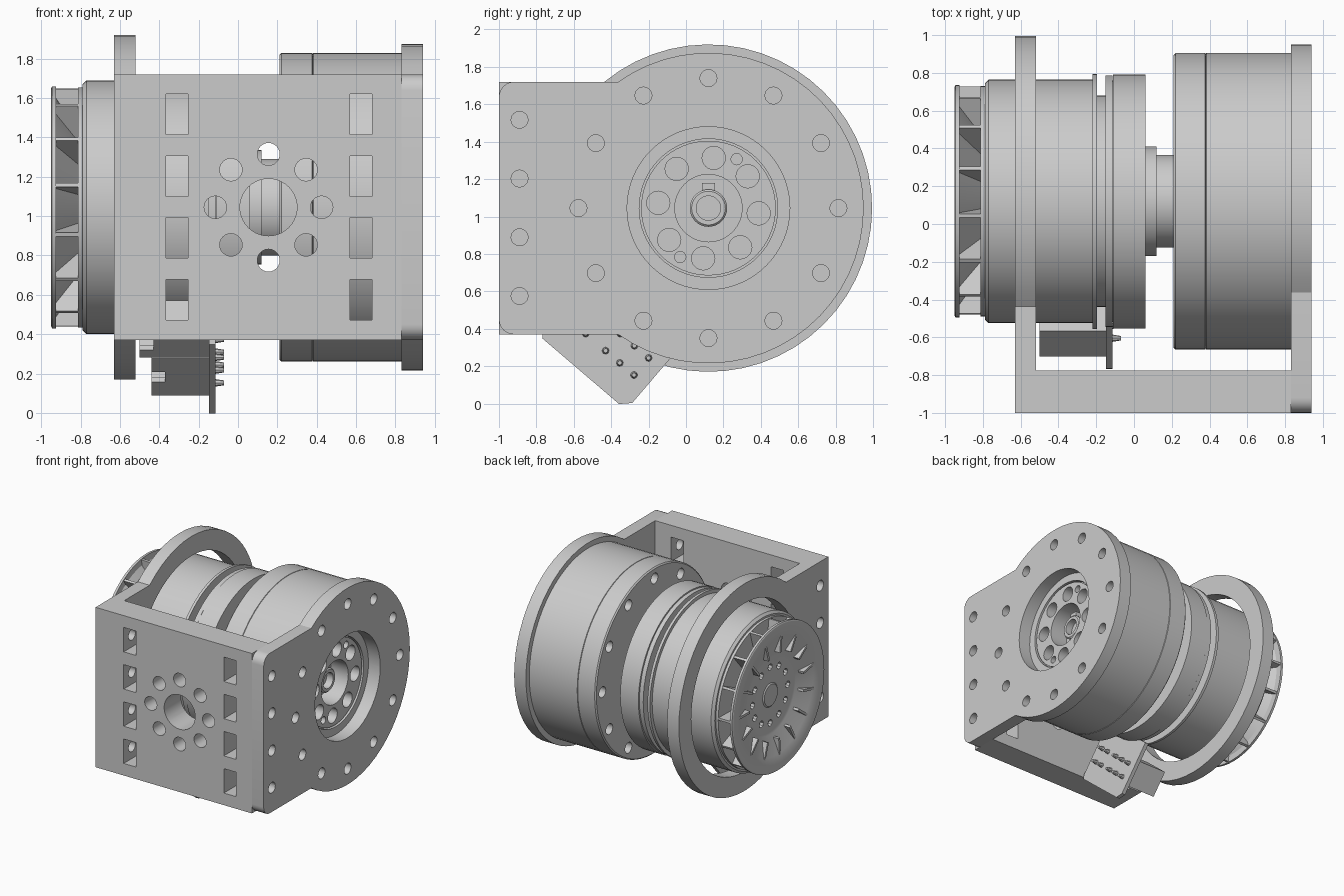
import bpy, bmesh, math
from mathutils import Matrix, Vector

if "Cube" in bpy.data.objects:
    bpy.data.objects.remove(bpy.data.objects["Cube"], do_unlink=True)

AY, AZ = 0.12, 1.045            # drive axis, running along x
BOTTOM, TOP = 0.37, 1.72        # bracket height range

grey = bpy.data.materials.new("plain grey")
grey.use_nodes = True
grey.diffuse_color = (0.6, 0.6, 0.6, 1)
grey.node_tree.nodes["Principled BSDF"].inputs["Base Color"].default_value = (0.6, 0.6, 0.6, 1)


def finish(bm, name):
    bmesh.ops.remove_doubles(bm, verts=bm.verts, dist=1e-5)
    bmesh.ops.recalc_face_normals(bm, faces=bm.faces)
    mesh = bpy.data.meshes.new(name)
    bm.to_mesh(mesh)
    bm.free()
    mesh.materials.append(grey)
    ob = bpy.data.objects.new(name, mesh)
    bpy.context.collection.objects.link(ob)
    return ob


def activate(ob):
    bpy.ops.object.select_all(action='DESELECT')
    ob.select_set(True)
    bpy.context.view_layer.objects.active = ob


def smooth(ob):
    activate(ob)
    bpy.ops.object.shade_smooth_by_angle(angle=math.radians(25))


def cut(ob, bm):
    """Subtract the solids in bm from ob."""
    cutter = finish(bm, "cutter")
    cutter.hide_render = True
    activate(ob)
    mod = ob.modifiers.new("cut", 'BOOLEAN')
    mod.operation, mod.solver, mod.object = 'DIFFERENCE', 'EXACT', cutter
    bpy.ops.object.modifier_apply(modifier=mod.name)
    bpy.data.objects.remove(cutter, do_unlink=True)


def rod(bm, axis, centre, radius, length, sides=24, tip=None):
    turn = Matrix.Rotation(math.pi / 2, 4, 'Y' if axis == 'x' else 'X')
    bmesh.ops.create_cone(bm, cap_ends=True, segments=sides, radius1=radius,
                          radius2=radius if tip is None else tip, depth=length,
                          matrix=Matrix.Translation(centre) @ turn)


def box(bm, low, high, matrix=Matrix()):
    low, high = Vector(low), Vector(high)
    size = Matrix.Diagonal((*(high - low), 1))
    bmesh.ops.create_cube(bm, size=1, matrix=matrix @ Matrix.Translation((low + high) / 2) @ size)


def ring_of_rods(bm, x, ring, radius, length, count, start=0, sides=24):
    for i in range(count):
        a = math.radians(start) + math.tau * i / count
        rod(bm, 'x', (x, AY + ring * math.cos(a), AZ + ring * math.sin(a)), radius, length, sides)


def lathe(name, profile, steps=64):
    """Turn a closed (x, radius) profile around the drive axis."""
    bm = bmesh.new()
    verts = [bm.verts.new((x, AY, AZ + r)) for x, r in profile]
    edges = [bm.edges.new((verts[i - 1], verts[i])) for i in range(len(verts))]
    bmesh.ops.spin(bm, geom=verts + edges, cent=(0, AY, AZ), axis=(1, 0, 0),
                   angle=math.tau, steps=steps, use_merge=True)
    bmesh.ops.remove_doubles(bm, verts=bm.verts, dist=1e-5)
    bmesh.ops.dissolve_degenerate(bm, edges=bm.edges, dist=1e-6)
    return finish(bm, name)


def extrude(name, outline, x0, x1):
    """Extrude a (y, z) outline along x."""
    bm = bmesh.new()
    face = bm.faces.new([bm.verts.new((x0, y, z)) for y, z in outline])
    new = bmesh.ops.extrude_face_region(bm, geom=[face])["geom"]
    bmesh.ops.translate(bm, vec=(x1 - x0, 0, 0),
                        verts=[v for v in new if isinstance(v, bmesh.types.BMVert)])
    return finish(bm, name)


def plate_outline(radius, fillet):
    half = (TOP - BOTTOM) / 2
    a = math.pi - math.asin(half / radius)
    pts = [(AY + radius * math.cos(t), AZ + radius * math.sin(t))
           for t in (-a + 2 * a * i / 40 for i in range(41))]
    if not fillet:
        return pts + [(-1, TOP), (-1, BOTTOM)]
    for z, start in ((TOP - fillet, 90), (BOTTOM + fillet, 180)):
        for i in range(7):
            t = math.radians(start + 15 * i)
            pts.append((-1 + fillet + fillet * math.cos(t), z + fillet * math.sin(t)))
    return pts


# Bracket: two round-ended side plates joined by a thick front plate
left_plate = extrude("right_side_ring_plate", plate_outline(0.875, 0), -0.63, -0.52)
right_plate = extrude("left_side_gear_plate", plate_outline(0.83, 0.08), 0.83, 0.94)
bm = bmesh.new()
box(bm, (-0.52, -1, BOTTOM), (0.83, -0.775, TOP))
front_plate = finish(bm, "front_plate")

slot_heights = [0.575 + 0.314 * i for i in range(4)]
bm = bmesh.new()
for z in slot_heights:
    for x in (-0.31, 0.625):
        box(bm, (x - 0.057, -1.1, z - 0.103), (x + 0.057, -0.7, z + 0.103))
rod(bm, 'y', (0.155, -0.9, AZ), 0.145, 0.5, 40)
for i in range(8):
    a = math.tau * i / 8
    rod(bm, 'y', (0.155 + 0.27 * math.cos(a), -0.9, AZ + 0.27 * math.sin(a)), 0.057, 0.5)
cut(front_plate, bm)

for plate in (left_plate, right_plate, front_plate):
    bm = bmesh.new()
    for z in slot_heights:
        for x in (-0.5, 0.81):
            rod(bm, 'x', (x, -0.89, z), 0.045, 0.33)
    cut(plate, bm)

for plate, x, radius in ((left_plate, -0.575, 0.71), (right_plate, 0.885, 0.435)):
    bm = bmesh.new()
    rod(bm, 'x', (x, AY, AZ), radius, 0.3, 64)
    if plate is right_plate:
        ring_of_rods(bm, x, 0.695, 0.045, 0.3, 12)
    cut(plate, bm)

# Gear drum with a stepped output hub
drum = lathe("gear_drum", [
    (0.21, 0), (0.21, 0.775), (0.22, 0.785), (0.377, 0.785), (0.38, 0.779), (0.383, 0.785),
    (0.83, 0.785), (0.83, 0.37), (0.79, 0.37), (0.79, 0.36), (0.82, 0.36),
    (0.82, 0.18), (0.66, 0.18), (0.66, 0)])
bm = bmesh.new()
ring_of_rods(bm, 0.21, 0.695, 0.045, 0.2, 12)
ring_of_rods(bm, 0.83, 0.695, 0.045, 0.2, 12)
ring_of_rods(bm, 0.82, 0.27, 0.062, 0.2, 8, 84)
ring_of_rods(bm, 0.82, 0.302, 0.03, 0.2, 2, 60)
cut(drum, bm)

# Shaft tube and key inside the hub
shaft = lathe("output_shaft", [(0.64, 0), (0.64, 0.1), (0.75, 0.1), (0.76, 0.09),
                               (0.76, 0.065), (0.70, 0.065), (0.70, 0)], 32)
bm = bmesh.new()
box(bm, (0.64, AY - 0.035, AZ + 0.08), (0.74, AY + 0.035, AZ + 0.135))
finish(bm, "shaft_key")

# Motor: body, grooved collar, disc and neck in one turned profile
motor = lathe("motor_body", [
    (-0.79, 0), (-0.79, 0.625), (-0.77, 0.645), (-0.22, 0.645), (-0.22, 0.675), (-0.197, 0.675),
    (-0.197, 0.56), (-0.15, 0.56), (-0.15, 0.665), (-0.115, 0.665), (-0.115, 0.64), (-0.11, 0.64),
    (-0.11, 0.672), (0.06, 0.672), (0.06, 0.29), (0.12, 0.29), (0.12, 0.245),
    (0.215, 0.245), (0.215, 0)])

# Cooling fan: dished cap, base and radial blades
fan = lathe("fan_cap", [
    (-0.80, 0), (-0.80, 0.38), (-0.925, 0.56), (-0.925, 0.615), (-0.945, 0.615), (-0.95, 0.605),
    (-0.95, 0.55), (-0.93, 0.49), (-0.875, 0.33), (-0.87, 0.31), (-0.87, 0.1), (-0.878, 0.09),
    (-0.878, 0)])
bm = bmesh.new()
ring_of_rods(bm, -0.87, 0.235, 0.028, 0.06, 12, 0, 8)
cut(fan, bm)
fan_base = lathe("fan_base", [(-0.812, 0.3), (-0.812, 0.61), (-0.785, 0.61), (-0.785, 0.3)])
bm = bmesh.new()
for i in range(15):
    turn = Matrix.Translation((0, AY, AZ)) @ Matrix.Rotation(math.tau * (i + 0.3) / 15, 4, 'X')
    box(bm, (-0.935, -0.01, 0.36), (-0.80, 0.01, 0.607), turn)
finish(bm, "fan_blades")

for ob in (left_plate, right_plate, front_plate, drum, shaft, motor, fan, fan_base):
    smooth(ob)

# Tilted circuit board below the motor; u and v are its edge directions
U, V = Vector((0, -0.76, 0.65)), Vector((0, 0.65, 0.76))
corner = Vector((0, -0.32, -0.035))
board_space = Matrix(((1, 0, 0, 0), (0, U.y, V.y, corner.y),
                      (0, U.z, V.z, corner.z), (0, 0, 0, 1)))
outline = [(0.05, 0), (0.59, 0), (0.61, 0.03), (0.61, 0.5), (0, 0.5), (0, 0.05)]
board = extrude("circuit_board", outline, -0.148, -0.115)
board.data.transform(board_space)

# Two open sockets on the board, with solder pins on the far side
for name, x, u0, u1, v0, v1 in (("large_socket", -0.44, 0.05, 0.34, 0.12, 0.34),
                                ("small_socket", -0.50, 0.38, 0.58, 0.09, 0.30)):
    bm = bmesh.new()
    box(bm, (x, u0, v0), (-0.145, u1, v1), board_space)
    socket = finish(bm, name)
    bm = bmesh.new()
    box(bm, (x - 0.1, u0 + 0.03, v0 + 0.03), (-0.2, u1 - 0.03, v1 - 0.03), board_space)
    cut(socket, bm)
    bm = bmesh.new()
    box(bm, (x - 0.1, (u0 + u1) / 2 - 0.04, v0 - 0.1), (x + 0.07, (u0 + u1) / 2 + 0.04, v0 + 0.1),
        board_space)
    cut(socket, bm)

bm = bmesh.new()
for u in (0.09, 0.19, 0.29, 0.43, 0.52):
    for v in (0.17, 0.29):
        centre = board_space @ Vector((-0.095, u, v))
        rod(bm, 'x', centre, 0.02, 0.05, 8, tip=0.012)
finish(bm, "solder_pins")
